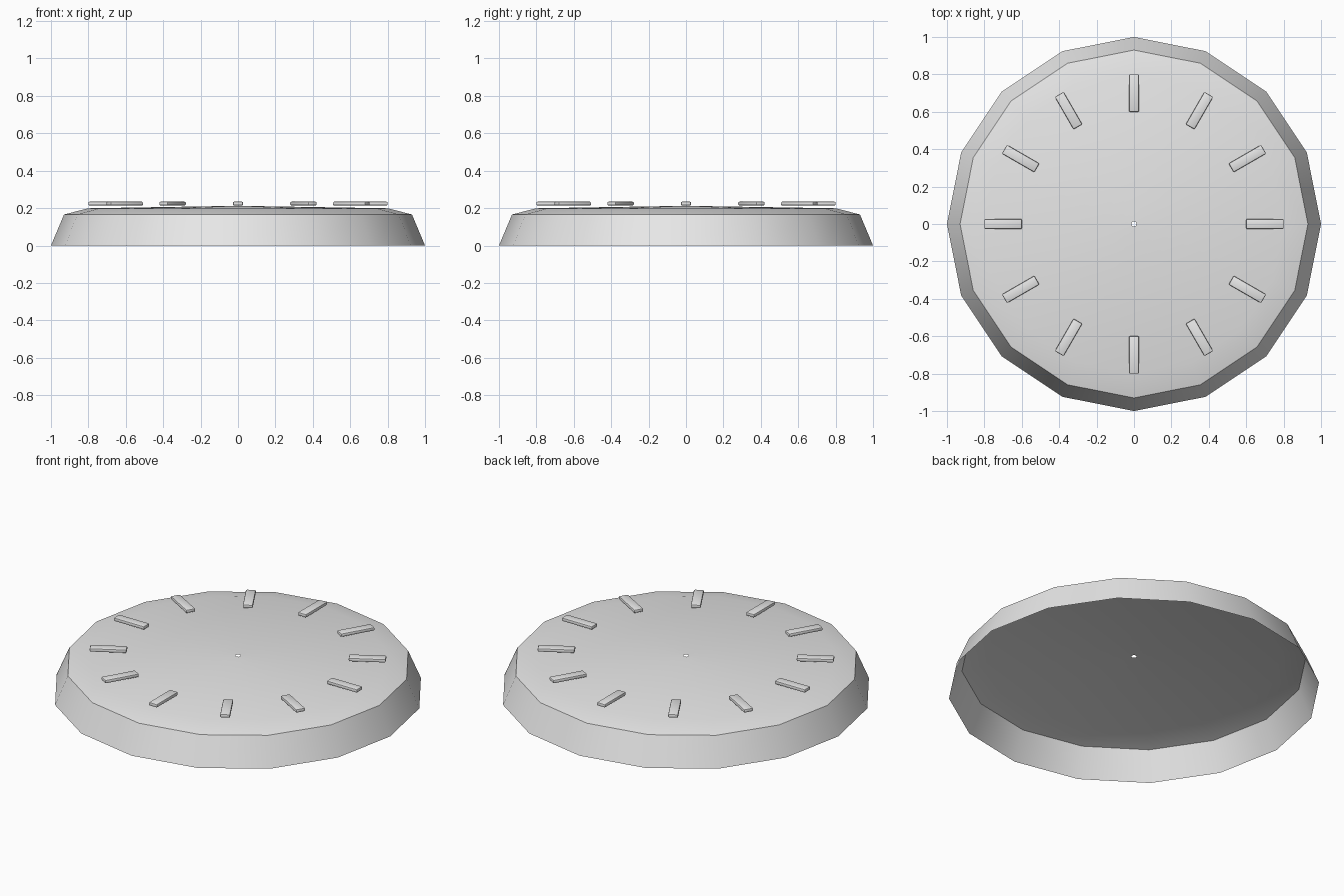
import bpy, bmesh, math
from mathutils import Matrix, Vector

cube = bpy.data.objects.get("Cube")
if cube:
    bpy.data.objects.remove(cube, do_unlink=True)

SIDES = 16

grey = bpy.data.materials.new("light_grey")
grey.use_nodes = True
colour = (0.8, 0.8, 0.8, 1)
grey.diffuse_color = colour
grey.node_tree.nodes["Principled BSDF"].inputs["Base Color"].default_value = colour


def add_object(name, bm):
    mesh = bpy.data.meshes.new(name)
    bm.to_mesh(mesh)
    bm.free()
    mesh.materials.append(grey)
    obj = bpy.data.objects.new(name, mesh)
    bpy.context.collection.objects.link(obj)
    bpy.ops.object.select_all(action="DESELECT")
    obj.select_set(True)
    bpy.context.view_layer.objects.active = obj
    bpy.ops.object.shade_smooth_by_angle(angle=math.radians(35))
    return obj


# Dial shell: open underneath, sloping wall, soft shoulder, small centre hole
profile = [(1.0, 0.0), (0.93, 0.166), (0.80, 0.199), (0.014, 0.212)]
bm = bmesh.new()
rings = []
for radius, z in profile:
    angles = [math.tau * i / SIDES for i in range(SIDES)]
    rings.append([bm.verts.new((radius * math.cos(a), radius * math.sin(a), z))
                  for a in angles])
for low, high in zip(rings, rings[1:]):
    for i in range(SIDES):
        j = (i + 1) % SIDES
        bm.faces.new((low[i], low[j], high[j], high[i]))
add_object("dial_shell", bm)

# Hour markers: thin bevelled bars set around the dial
for hour in range(12):
    bm = bmesh.new()
    bmesh.ops.create_cube(bm, size=1, matrix=Matrix.Diagonal((0.2, 0.054, 0.02, 1)))
    bmesh.ops.bevel(bm, geom=bm.edges[:], offset=0.006, segments=2,
                    profile=0.5, affect="EDGES")
    place = Matrix.Rotation(math.tau * hour / 12, 4, "Z") @ Matrix.Translation(Vector((0.7, 0, 0.224)))
    bmesh.ops.transform(bm, matrix=place, verts=bm.verts[:])
    add_object(f"hour_marker_{hour + 1}", bm)
